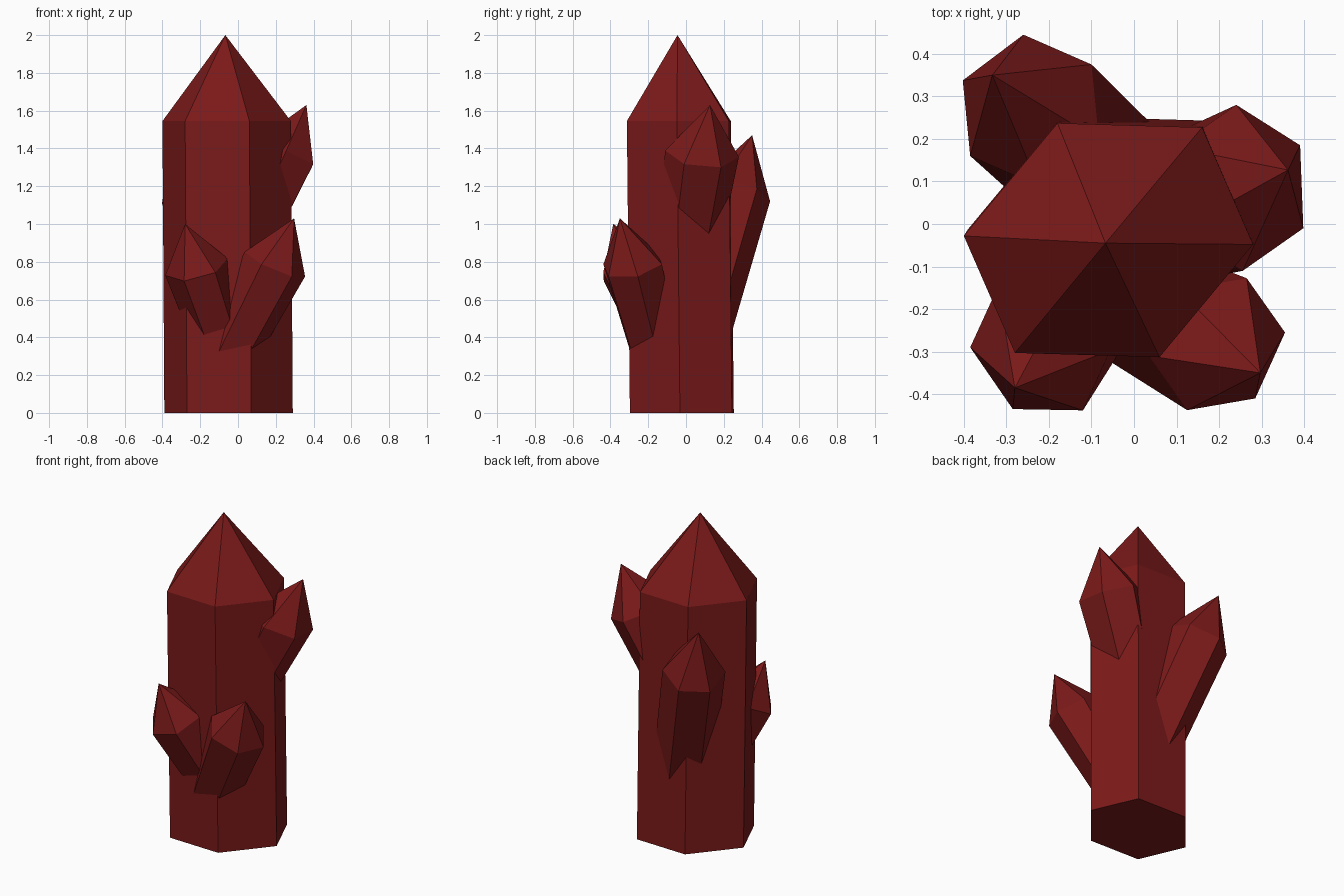
import bpy
import bmesh
from mathutils import Vector

if "Cube" in bpy.data.objects:
    bpy.data.objects.remove(bpy.data.objects["Cube"])

red = bpy.data.materials.new("deep_red")
red.diffuse_color = (0.2, 0.01, 0.01, 1)
red.use_nodes = True
red.node_tree.nodes["Principled BSDF"].inputs["Base Color"].default_value = red.diffuse_color


def crystal(name, base, shoulder, tip, a, b, taper=1.0):
    """Six-sided prism with a point; a and b are neighbouring spokes of the hexagon."""
    base, shoulder, a, b = map(Vector, (base, shoulder, a, b))
    spokes = [a, b, b - a, -a, -b, a - b]
    bm = bmesh.new()
    low = [bm.verts.new(base + s * taper) for s in spokes]
    high = [bm.verts.new(shoulder + s) for s in spokes]
    apex = bm.verts.new(tip)
    bm.faces.new(low[::-1])
    for i in range(6):
        j = (i + 1) % 6
        bm.faces.new((low[i], low[j], high[j], high[i]))
        bm.faces.new((high[i], high[j], apex))
    bmesh.ops.recalc_face_normals(bm, faces=bm.faces)
    mesh = bpy.data.meshes.new(name)
    bm.to_mesh(mesh)
    bm.free()
    mesh.materials.append(red)
    obj = bpy.data.objects.new(name, mesh)
    bpy.context.collection.objects.link(obj)


# Tall central crystal
crystal("main_crystal", (-0.05, -0.022, 0), (-0.06, -0.038, 1.545), (-0.067, -0.045, 2.0),
        (0.34, -0.01, 0), (0.22, 0.265, 0))

# Small crystals growing out of its sides
crystal("upper_right_crystal", (0.02, 0.01, 0.87), (0.248, 0.085, 1.372), (0.362, 0.127, 1.63),
        (0.15, -0.095, -0.055), (0.1425, 0.1, -0.072), 0.85)
crystal("back_left_crystal", (0.02, 0.02, 0.295), (-0.2425, 0.2675, 1.175), (-0.333, 0.35, 1.47),
        (0.1425, 0.1075, 0.01), (-0.0175, 0.1775, -0.055), 0.95)
crystal("front_right_crystal", (-0.08, -0.145, 0.25), (0.195, -0.2825, 0.787), (0.297, -0.35, 1.03),
        (0.09, -0.1275, -0.065), (0.16, 0.0275, -0.065), 0.82)
crystal("front_left_crystal", (-0.07, -0.1, 0.33), (-0.22, -0.293, 0.773), (-0.28, -0.385, 1.0),
        (-0.165, 0.003, -0.045), (-0.065, -0.142, -0.075), 0.85)
